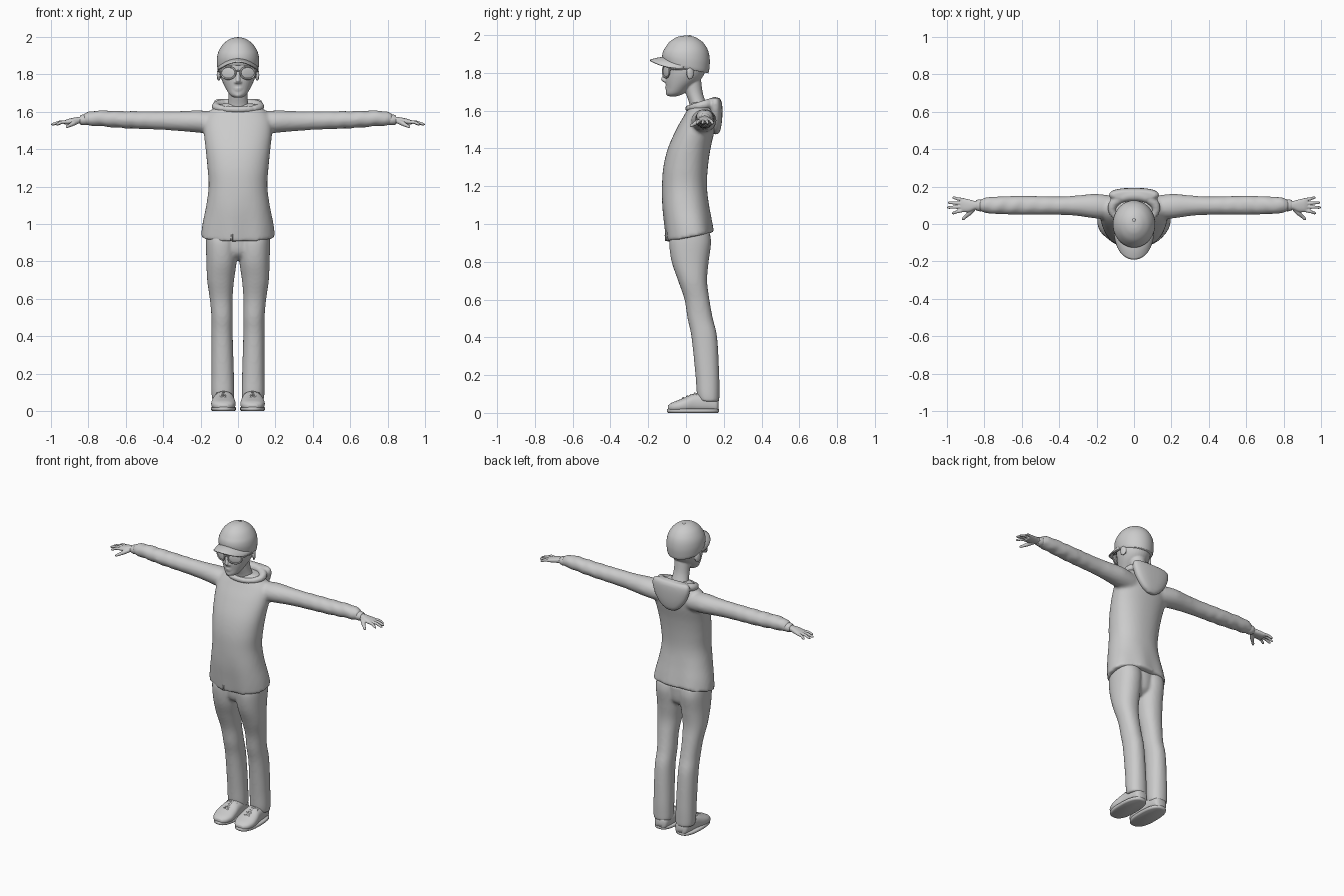
import bpy, bmesh, math
from mathutils import Vector, Matrix

if "Cube" in bpy.data.objects:
    bpy.data.objects.remove(bpy.data.objects["Cube"], do_unlink=True)

grey = bpy.data.materials.new("plain grey")
grey.use_nodes = True
grey.diffuse_color = (0.6, 0.6, 0.6, 1)
grey.node_tree.nodes["Principled BSDF"].inputs["Base Color"].default_value = grey.diffuse_color


def spline(rows, steps):
    """Catmull-Rom interpolation through rows of numbers."""
    rows = [Vector(r) for r in rows]
    out = []
    for i in range(len(rows) - 1):
        a, b = rows[max(i - 1, 0)], rows[i]
        c, d = rows[i + 1], rows[min(i + 2, len(rows) - 1)]
        for s in range(steps):
            t = s / steps
            out.append(b + (c - a) * (t / 2) + (a * 2 - b * 5 + c * 4 - d) * (t * t / 2)
                       + (b * 3 - a - c * 3 + d) * (t ** 3 / 2))
    return out + [rows[-1]]


def loft(bm, axis, rings, power=2.0, n=32, steps=6, warp=None):
    """Closed skin along an axis; ring = position, two centres, two radii."""
    loops = []
    for t, c1, c2, r1, r2 in spline(rings, steps):
        loop = []
        for k in range(n):
            co, si = math.cos(2 * math.pi * k / n), math.sin(2 * math.pi * k / n)
            p = c1 + r1 * math.copysign(abs(co) ** (2 / power), co)
            q = c2 + r2 * math.copysign(abs(si) ** (2 / power), si)
            v = Vector({"x": (t, p, q), "y": (p, t, q), "z": (p, q, t)}[axis])
            loop.append(bm.verts.new(warp(v) if warp else v))
        loops.append(loop)
    for a, b in zip(loops, loops[1:]):
        for k in range(n):
            bm.faces.new((a[k], a[(k + 1) % n], b[(k + 1) % n], b[k]))
    bm.faces.new(loops[0])
    bm.faces.new(loops[-1])


def ball(bm, centre, size, turn=0.0):
    m = Matrix.Translation(centre) @ Matrix.Rotation(turn, 4, "Z") @ Matrix.Diagonal((*size, 1))
    bmesh.ops.create_uvsphere(bm, u_segments=24, v_segments=14, radius=1, matrix=m)


def tube(bm, points, radii, closed=False, n=10):
    """Round tube through points, one radius each."""
    pts = [Vector(p) for p in points]
    m, loops = len(pts), []
    for i, p in enumerate(pts):
        a = pts[(i - 1) % m] if closed else pts[max(i - 1, 0)]
        b = pts[(i + 1) % m] if closed else pts[min(i + 1, m - 1)]
        d = (b - a).normalized()
        ref = Vector((0, 0, 1)) if abs(d.z) < 0.9 or closed else Vector((0, 1, 0))
        if closed and abs(d.z) > 0.5:
            ref = Vector((0, 1, 0))
        if closed and abs(d.y) < 0.5 and abs(pts[0].z - pts[m // 2].z) < 0.005:
            ref = Vector((0, 1, 0))
        u = d.cross(ref).normalized()
        w = d.cross(u)
        angles = [2 * math.pi * k / n for k in range(n)]
        loops.append([bm.verts.new(p + (u * math.cos(k) + w * math.sin(k)) * radii[i]) for k in angles])
    pairs = list(zip(loops, loops[1:])) + ([(loops[-1], loops[0])] if closed else [])
    for a, b in pairs:
        for k in range(n):
            bm.faces.new((a[k], a[(k + 1) % n], b[(k + 1) % n], b[k]))
    if not closed:
        bm.faces.new(loops[0])
        bm.faces.new(loops[-1])


def finish(bm, name, mirror=False, voxel=0, smooth=0, thick=0):
    bmesh.ops.recalc_face_normals(bm, faces=bm.faces)
    mesh = bpy.data.meshes.new(name)
    bm.to_mesh(mesh)
    bm.free()
    mesh.materials.append(grey)
    obj = bpy.data.objects.new(name, mesh)
    bpy.context.collection.objects.link(obj)
    mesh.shade_smooth()
    if mirror:
        obj.modifiers.new("Mirror", "MIRROR").use_mirror_merge = False
    if thick:
        obj.modifiers.new("Thickness", "SOLIDIFY").thickness = thick
    if voxel:
        re = obj.modifiers.new("Fuse", "REMESH")
        re.mode, re.voxel_size, re.use_smooth_shade = "VOXEL", voxel, True
    if smooth:
        sm = obj.modifiers.new("Soften", "SMOOTH")
        sm.factor, sm.iterations = 0.5, smooth
    return obj


# Sweater: torso and sleeves fused into one soft surface
def hem_tilt(v):
    fall = max(0, min(1, (1.15 - v.z) / 0.2))
    v.z += 0.2 * (v.y - 0.02) * fall
    v.y += 0.004 * fall * math.sin(v.x * 40)
    return v

def creases(v):
    if v.x > 0.3:
        v.z += 0.003 * math.sin(v.x * 75 + v.y * 40) * min(1, (v.x - 0.3) * 3)
    return v

bm = bmesh.new()
loft(bm, "z", [(.93, 0, .022, .198, .124), (1, 0, .012, .19, .124), (1.1, 0, -.002, .17, .123),
               (1.2, 0, -.008, .157, .119), (1.3, 0, -.002, .163, .118), (1.4, 0, .017, .173, .113),
               (1.5, 0, .05, .183, .102), (1.57, 0, .072, .175, .085), (1.62, 0, .08, .13, .065),
               (1.645, 0, .08, .08, .05)], power=2.25, n=48, warp=hem_tilt)
for side in (1, -1):
    loft(bm, "x", [(.08, .085, 1.535, .06, .06), (.2, .095, 1.547, .066, .06), (.3, .098, 1.55, .055, .054),
                   (.4, .098, 1.553, .049, .05), (.6, .1, 1.558, .051, .046), (.75, .1, 1.565, .046, .042),
                   (.8, .1, 1.562, .04, .037), (.83, .1, 1.558, .027, .026)],
         warp=lambda v, s=side: Vector((creases(v).x * s, v.y, v.z)))
finish(bm, "sweater", voxel=0.01, smooth=5)

# Cuffs
bm = bmesh.new()
loft(bm, "x", [(.8, .1, 1.558, .03, .027), (.825, .1, 1.557, .032, .029), (.845, .1, 1.556, .027, .024)])
finish(bm, "cuffs", mirror=True)

# Hood: rolled collar with a pouch hanging behind
bm = bmesh.new()
path, radii = [], []
for k in range(40):
    a = 2 * math.pi * k / 40
    back = (1 + math.sin(a)) / 2
    path.append((.118 * math.cos(a), .082 + .07 * math.sin(a), 1.612 + .032 * back))
    radii.append(.017 + .012 * back)
tube(bm, path, radii, closed=True, n=14)
loft(bm, "z", [(1.475, 0, .158, .025, .012), (1.5, 0, .158, .065, .025), (1.55, 0, .157, .105, .034),
               (1.61, 0, .156, .13, .037), (1.65, 0, .155, .132, .033), (1.668, 0, .155, .115, .02)], power=2.5)
finish(bm, "hood", voxel=0.007, smooth=4)

# Drawstring hanging below the hem
bm = bmesh.new()
tube(bm, [(-.03, -.1, .97), (-.032, -.108, .94), (-.034, -.104, .91)], [.005, .005, .006])
finish(bm, "drawstring")

# Trousers: two legs fused at the hips
bm = bmesh.new()
for side in (1, -1):
    loft(bm, "z", [(.06, .08, .12, .058, .056), (.1, .081, .117, .061, .06), (.2, .082, .113, .06, .063),
                   (.4, .085, .097, .057, .068), (.5, .085, .075, .057, .067), (.6, .09, .058, .061, .066),
                   (.7, .093, .035, .072, .077), (.8, .088, .022, .081, .098), (.9, .088, .022, .084, .111),
                   (.96, .088, .025, .082, .1)], power=2.2,
         warp=lambda v, s=side: Vector((v.x * s, v.y, v.z - .1 * (v.y - .12) * max(0, 1 - v.z * 5))))
loft(bm, "z", [(.81, 0, .025, .03, .05), (.85, 0, .022, .09, .09), (.95, 0, .022, .12, .1)])
finish(bm, "trousers", voxel=0.009, smooth=5)

# Shoes, soles and laces
def flat_bottom(v):
    v.z = max(v.z, 0.012)
    return v

bm = bmesh.new()
loft(bm, "y", [(-.095, .078, .026, .026, .014), (-.075, .078, .03, .05, .024), (-.04, .078, .035, .064, .033),
               (0, .078, .042, .064, .042), (.05, .076, .052, .056, .052), (.12, .075, .052, .05, .052),
               (.16, .075, .042, .042, .042), (.173, .075, .04, .025, .03)], power=2.4, warp=flat_bottom)
finish(bm, "shoes", mirror=True)
bm = bmesh.new()
loft(bm, "z", [(0, .078, .037, .058, .13), (.006, .078, .037, .066, .138), (.018, .078, .037, .066, .138),
               (.022, .078, .037, .06, .133)], power=2.5, steps=2, n=40)
finish(bm, "soles", mirror=True)
bm = bmesh.new()
for i in range(4):
    y, z = -.02 + .02 * i, .077 + .008 * i
    for s in (1, -1):
        tube(bm, [(.078 - .036 * s, y, z - .012), (.078, y + .006, z + .003), (.078 + .036 * s, y + .014, z - .008)],
             [.005] * 3, n=6)
finish(bm, "laces", mirror=True)

# Hands: palm, four fingers and a thumb
bm = bmesh.new()
loft(bm, "x", [(.82, .1, 1.556, .022, .019), (.85, .1, 1.555, .023, .018), (.88, .098, 1.551, .033, .017),
               (.91, .1, 1.546, .037, .015), (.928, .102, 1.543, .034, .011)], power=2.3)
for base, tip, end in ((.074, .058, .975), (.092, .088, 1), (.11, .114, .995), (.129, .141, .972)):
    mid = ((.915 + end) / 2, (base + tip) / 2, 1.544)
    tube(bm, [(.91, base, 1.546), mid, (end - .008, tip, 1.533), (end, tip, 1.531)], [.0095, .0088, .0075, .003])
tube(bm, [(.855, .085, 1.55), (.88, .058, 1.538), (.9, .04, 1.527), (.915, .026, 1.52), (.92, .022, 1.518)],
     [.013, .013, .0095, .008, .003])
finish(bm, "hands", mirror=True, voxel=0.0035, smooth=2)

# Head, neck, nose, lips and ears
bm = bmesh.new()
loft(bm, "z", [(1.676, 0, -.07, .022, .022), (1.69, 0, -.058, .043, .046), (1.72, 0, -.041, .063, .064),
               (1.76, 0, -.018, .083, .092), (1.8, 0, -.006, .096, .105), (1.85, 0, -.002, .1, .112),
               (1.91, 0, 0, .095, .108), (1.965, 0, 0, .05, .06)])
loft(bm, "z", [(1.58, 0, .075, .075, .055), (1.63, 0, .065, .058, .046), (1.69, 0, .045, .05, .045),
               (1.76, 0, .03, .052, .05)])
tube(bm, [(0, -.104, 1.82), (0, -.112, 1.79), (0, -.122, 1.765), (0, -.112, 1.755)], [.007, .01, .012, .01])
ball(bm, (0, -.1, 1.725), (.024, .011, .005))
ball(bm, (0, -.099, 1.716), (.02, .011, .005))
ball(bm, (0, -.092, 1.69), (.02, .014, .013))
for s in (1, -1):
    ball(bm, (.012 * s, -.108, 1.758), (.009, .01, .008))
    ball(bm, (.103 * s, .022, 1.797), (.009, .021, .033), .35 * s)
finish(bm, "head", voxel=0.005, smooth=2)

# Eyeglasses: lenses, rims, bridge and temples
bm = bmesh.new()
ball(bm, (.052, -.104, 1.808), (.041, .006, .031), .42)
finish(bm, "lenses", mirror=True)
bm = bmesh.new()
turn = Matrix.Rotation(.42, 3, "Z")
rim = []
for k in range(32):
    a = 2 * math.pi * k / 32
    rim.append(Vector((.052, -.106, 1.808)) + turn @ Vector((.043 * math.cos(a), 0, .033 * math.sin(a))))
tube(bm, rim, [.0045] * 32, closed=True, n=8)
tube(bm, [(0, -.122, 1.819), (.008, -.122, 1.818), (.016, -.119, 1.814)], [.004] * 3)
tube(bm, [(.088, -.089, 1.817), (.101, -.06, 1.821), (.105, 0, 1.819), (.103, .03, 1.81)], [.0045] * 4)
finish(bm, "glasses_frame", mirror=True)

# Cap: crown, button and curved brim
def cap_tilt(v):
    v.z -= 0.2 * v.y * max(0, (1.93 - v.z) / 0.1)
    return v

bm = bmesh.new()
loft(bm, "z", [(1.823, 0, 0, .106, .118), (1.84, 0, 0, .111, .123), (1.88, 0, 0, .113, .126), (1.92, 0, 0, .105, .117),
               (1.96, 0, 0, .081, .091), (1.985, 0, 0, .05, .057), (1.995, 0, 0, .025, .028), (1.997, 0, 0, .004, .004)],
     n=48, warp=cap_tilt)
ball(bm, (0, .02, 1.994), (.009, .009, .006))
finish(bm, "cap_crown")
bm = bmesh.new()
rows = []
for j in range(9):
    v, row = j / 8, []
    for i in range(33):
        a = (i / 32 - .5) * math.pi * .98
        x, c = math.sin(a), math.cos(a)
        row.append(bm.verts.new((.109 * x, -.108 * c ** .9 - .083 * v * c ** .6,
                                 1.885 - .046 * x * x - .016 * v * v)))
    rows.append(row)
for a, b in zip(rows, rows[1:]):
    for i in range(32):
        bm.faces.new((a[i], a[i + 1], b[i + 1], b[i]))
finish(bm, "cap_brim", thick=0.007)
